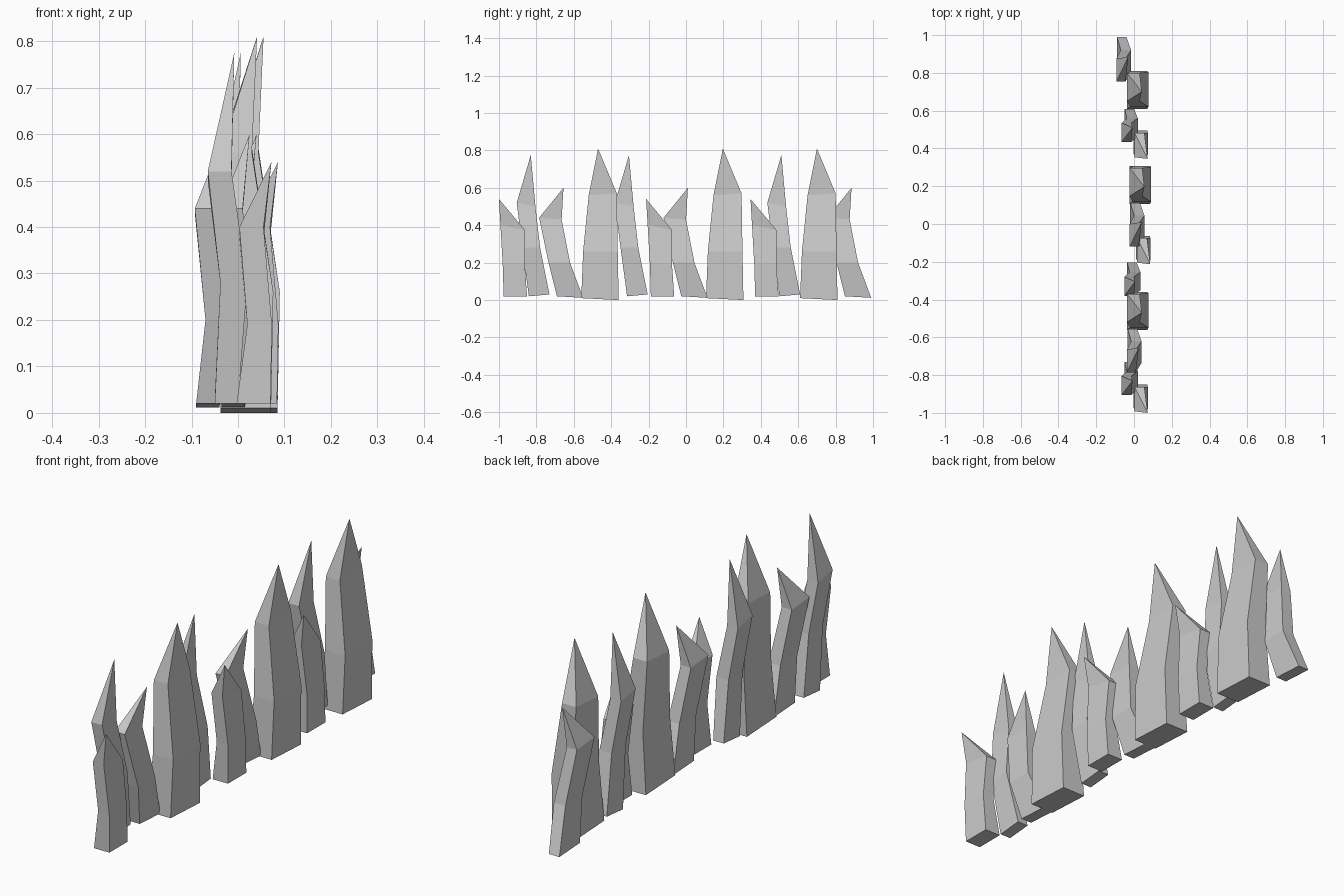
import bpy
import bmesh

cube = bpy.data.objects.get("Cube")
if cube:
    bpy.data.objects.remove(cube, do_unlink=True)

grey = bpy.data.materials.new("stone_grey")
grey.use_nodes = True
colour = (0.6, 0.6, 0.6, 1)
grey.diffuse_color = colour
grey.node_tree.nodes["Principled BSDF"].inputs["Base Color"].default_value = colour

# Each blade shape: tip (x, z), then rings from the bottom up as
# (x low, x high, y front, z front, y back, z back), with y measured from the tip
SHAPES = {
    "short": ((0.072, 0.54), [
        (-0.003, 0.07, 0.025, 0.02, 0.15, 0.02),
        (0.02, 0.073, 0.02, 0.19, 0.138, 0.19),
        (0.003, 0.055, 0.008, 0.4, 0.138, 0.375)]),
    "slender": ((-0.008, 0.775), [
        (-0.05, 0.0, -0.01, 0.02, 0.1, 0.03),
        (-0.038, 0.02, -0.045, 0.28, 0.05, 0.28),
        (-0.065, -0.014, -0.075, 0.52, 0.025, 0.5)]),
    "curved": ((-0.03, 0.6), [
        (-0.09, -0.04, -0.035, 0.02, 0.105, 0.012),
        (-0.07, -0.015, -0.08, 0.2, 0.035, 0.2),
        (-0.093, -0.045, -0.13, 0.44, -0.01, 0.43)]),
    "broad": ((0.041, 0.81), [
        (-0.038, 0.071, -0.09, 0.01, 0.11, 0.0),
        (-0.02, 0.076, -0.08, 0.26, 0.105, 0.26),
        (-0.037, 0.03, -0.05, 0.56, 0.1, 0.57)]),
}

# Where each blade stands: x shift and y of the tip
PLACES = {
    "short": [(0, -1.0), (0.014, -0.213), (0, 0.345)],
    "slender": [(0, -0.83), (0.014, -0.305), (0, 0.51)],
    "curved": [(0.055, -0.655), (0.07, 0.01), (0, 0.885)],
    "broad": [(0, -0.47), (0.014, 0.197), (0, 0.70)],
}


def make_blade(name, shape, dx, dy):
    (tip_x, tip_z), rings = shape
    bm = bmesh.new()
    loops = []
    for x0, x1, y0, z0, y1, z1 in rings:
        corners = [(x0, y0, z0), (x1, y0, z0), (x1, y1, z1), (x0, y1, z1)]
        loops.append([bm.verts.new((x + dx, y + dy, z)) for x, y, z in corners])
    tip = bm.verts.new((tip_x + dx, dy, tip_z))
    bm.faces.new(loops[0][::-1])
    for i in range(4):
        j = (i + 1) % 4
        for low, high in zip(loops, loops[1:]):
            bm.faces.new((low[i], low[j], high[j], high[i]))
        bm.faces.new((loops[-1][i], loops[-1][j], tip))
    bmesh.ops.recalc_face_normals(bm, faces=bm.faces)
    mesh = bpy.data.meshes.new(name)
    bm.to_mesh(mesh)
    bm.free()
    mesh.materials.append(grey)
    bpy.context.collection.objects.link(bpy.data.objects.new(name, mesh))


# Row of pointed blades
for kind, places in PLACES.items():
    for number, (dx, dy) in enumerate(places, 1):
        make_blade(f"{kind}_blade_{number}", SHAPES[kind], dx, dy)
